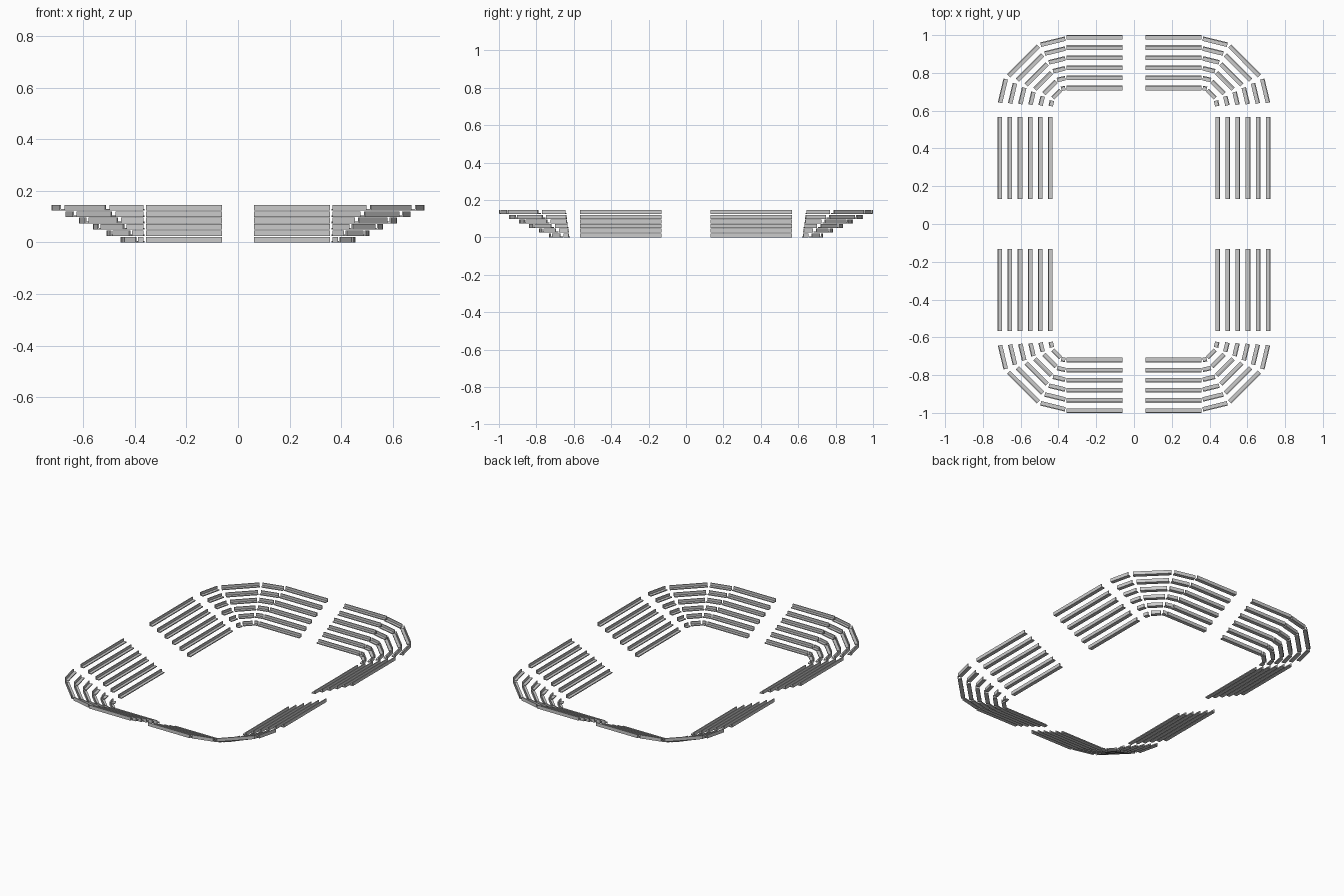
import bpy
import bmesh
from mathutils import Vector

if "Cube" in bpy.data.objects:
    bpy.data.objects.remove(bpy.data.objects["Cube"])

ROWS = 6
DEPTH, HEIGHT = 0.024, 0.0215      # bench depth and height
SEAT, BACK = 0.006, 0.006          # seat and backrest thickness
RISE = 0.0248                      # step between rows

# L-shaped bench profile: (distance inward from the outer edge, height)
PROFILE = [(0, 0), (DEPTH, 0), (DEPTH, SEAT), (BACK, SEAT), (BACK, HEIGHT), (0, HEIGHT)]

# Outer-edge line of each section: lowest row start/end, highest row start/end
SECTIONS = {
    "end_bench": ((0.062, 0.732), (0.357, 0.732), (0.062, 1.0), (0.357, 1.0)),
    "corner_bench_a": ((0.367, 0.732), (0.388, 0.727), (0.367, 0.993), (0.497, 0.961)),
    "corner_bench_b": ((0.398, 0.716), (0.439, 0.675), (0.515, 0.951), (0.673, 0.793)),
    "corner_bench_c": ((0.446, 0.656), (0.453, 0.627), (0.691, 0.770), (0.721, 0.645)),
    "side_bench": ((0.455, 0.566), (0.455, 0.132), (0.7225, 0.566), (0.7225, 0.132)),
}


def add_bench(bm, a, b, z):
    """Sweep the bench profile from a to b; seat lies on the inner side."""
    d = (b - a).normalized()
    inward = Vector((d.y, -d.x))
    rings = []
    for p in (a, b):
        ring = []
        for u, h in PROFILE:
            q = p + inward * u
            ring.append(bm.verts.new((q.x, q.y, z + h)))
        rings.append(ring)
    n = len(PROFILE)
    for i in range(n):
        j = (i + 1) % n
        bm.faces.new((rings[0][i], rings[0][j], rings[1][j], rings[1][i]))
    bm.faces.new(rings[0][::-1])
    bm.faces.new(rings[1])


# One stepped block of benches per section, mirrored to all four quadrants
for name, pts in SECTIONS.items():
    a0, b0, a1, b1 = (Vector(p) for p in pts)
    bm = bmesh.new()
    for i in range(ROWS):
        t = i / (ROWS - 1)
        add_bench(bm, a0.lerp(a1, t), b0.lerp(b1, t), RISE * i)
    bmesh.ops.recalc_face_normals(bm, faces=bm.faces)
    mesh = bpy.data.meshes.new(name)
    bm.to_mesh(mesh)
    bm.free()
    obj = bpy.data.objects.new(name, mesh)
    bpy.context.collection.objects.link(obj)
    mirror = obj.modifiers.new("mirror", 'MIRROR')
    mirror.use_axis = (True, True, False)
    mirror.use_mirror_merge = False
